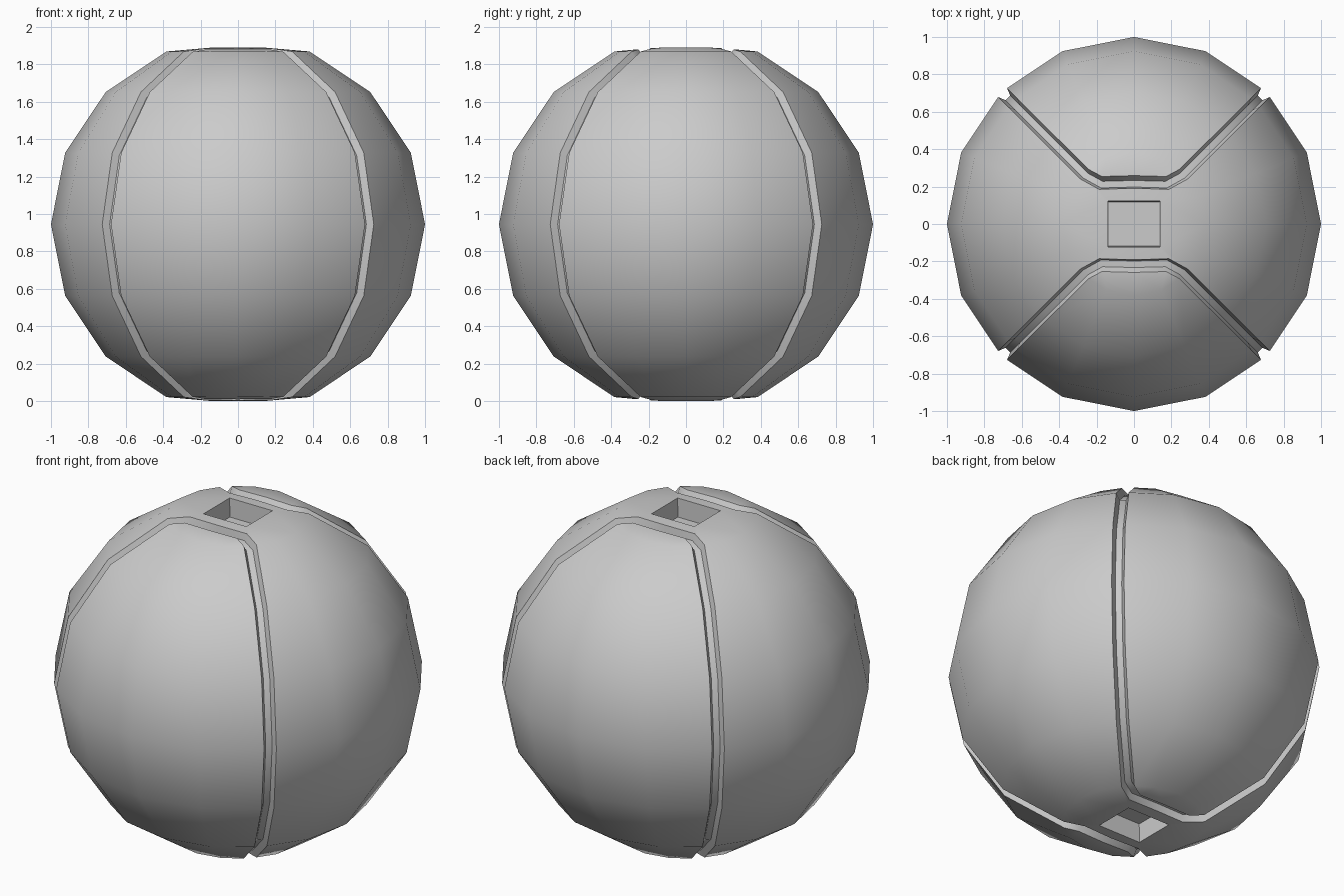
import bpy, bmesh
from math import sin, cos, pi, radians
from mathutils import Vector

if "Cube" in bpy.data.objects:
    bpy.data.objects.remove(bpy.data.objects["Cube"])

CZ, N = 0.945, 16
bm = bmesh.new()

# Body rings of a 16-sided ball, without the poles
rings = []
for k in range(-3, 4):
    a = k * pi / 8
    rings.append([bm.verts.new((cos(a) * cos(i * 2 * pi / N), cos(a) * sin(i * 2 * pi / N), sin(a)))
                  for i in range(N)])
for lo, hi in zip(rings, rings[1:]):
    for i in range(N):
        j = (i + 1) % N
        bm.faces.new((lo[i], lo[j], hi[j], hi[i]))

seams = []
def seam(*path):
    seams.extend(zip(path, path[1:]))

# Meridian seams between panels
for i in (2, 6, 10, 14):
    seam(*[r[i] for r in rings])

# Flattened cap with a square socket, at top and bottom
sockets = []
def cap(R, s):
    def v(x, y, z):
        return bm.verts.new((x, y, z * s))
    H = {}
    for sy in (1, -1):
        q = lambda i: R[(i * sy) % N]
        a, m, b = v(.18, .22 * sy, .938), v(0, .225 * sy, .939), v(-.18, .22 * sy, .938)
        h, g = v(.14, .122 * sy, .945), v(-.14, .122 * sy, .945)
        H[sy] = (h, g)
        for f in ((q(2), q(3), a), (q(3), q(4), m, a), (q(4), q(5), b, m), (q(5), q(6), b),
                  (a, m, b, g, h), (q(2), a, h, q(1)), (q(6), b, g, q(7))):
            bm.faces.new(f)
        seam(q(2), a, m, b, q(6))
    (h, g), (h2, g2) = H[1], H[-1]
    for f in ((R[1], h, R[0]), (R[0], h, h2), (R[0], h2, R[15]),
              (R[7], g, R[8]), (R[8], g, g2), (R[8], g2, R[9])):
        bm.faces.new(f)
    # Recessed socket walls and floor
    top = [h, g, g2, h2]
    low = [v(p.co.x * .97, p.co.y * .97, .835) for p in top]
    for i in range(4):
        j = (i + 1) % 4
        bm.faces.new((top[i], top[j], low[j], low[i]))
    bm.faces.new(low)

cap(rings[-1], 1)
cap(rings[0], -1)
bmesh.ops.recalc_face_normals(bm, faces=bm.faces[:])

# Widen the seams and press them in as grooves
edges = [bm.edges.get(p) for p in seams]
res = bmesh.ops.bevel(bm, geom=edges, offset=0.034, offset_type='OFFSET', segments=4,
                      profile=0.5, affect='EDGES')
strip = set(res['faces'])
inner = [v for v in {v for f in strip for v in f.verts} if all(f in strip for f in v.link_faces)]
for v in inner:
    v.co -= v.co.normalized() * 0.042

bmesh.ops.translate(bm, verts=bm.verts[:], vec=Vector((0, 0, CZ)))
me = bpy.data.meshes.new("panelled_ball")
bm.to_mesh(me)
bm.free()
ball = bpy.data.objects.new("panelled_ball", me)
bpy.context.collection.objects.link(ball)
bpy.context.view_layer.objects.active = ball
ball.select_set(True)
bpy.ops.object.shade_smooth_by_angle(angle=radians(50))
